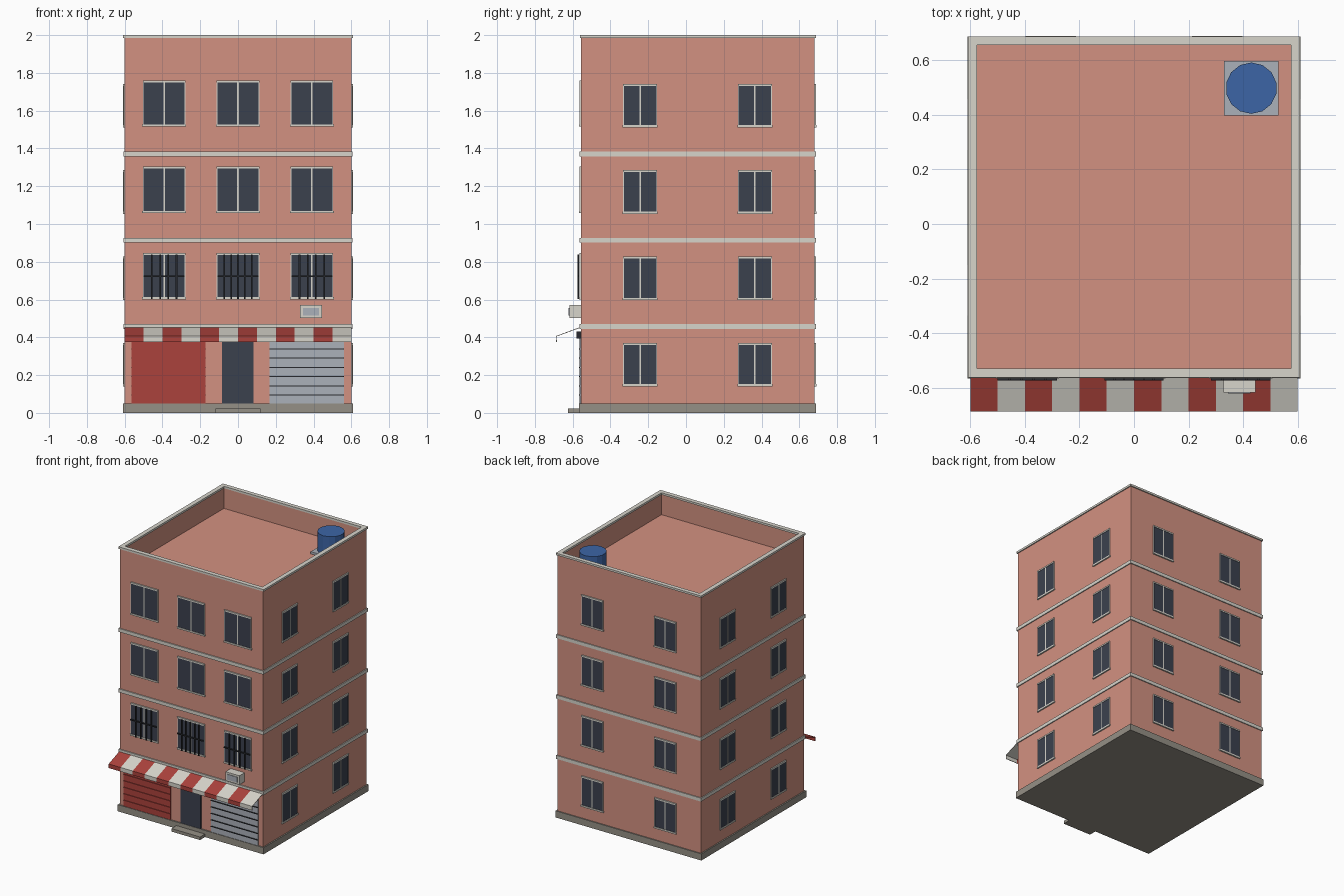
import bpy
import bmesh
from math import pi
from mathutils import Vector

if "Cube" in bpy.data.objects:
    bpy.data.objects.remove(bpy.data.objects["Cube"], do_unlink=True)


def material(name, *rgb):
    m = bpy.data.materials.new(name)
    m.use_nodes = True
    m.diffuse_color = (*rgb, 1)
    m.node_tree.nodes["Principled BSDF"].inputs["Base Color"].default_value = (*rgb, 1)
    return m


WALL = material("salmon plaster", .65, .285, .22)
TRIM = material("pale trim", .68, .66, .60)
GLASS = material("dark glass", .044, .053, .076)
RED = material("shop red", .41, .055, .045)
STEEL = material("grey steel", .41, .44, .49)
STONE = material("plinth stone", .30, .28, .24)
BLUE = material("tank blue", .045, .13, .38)
IRON = material("black iron", .02, .022, .026)


def finish(name, bm, mats, location=(0, 0, 0), turn=0):
    mesh = bpy.data.meshes.new(name)
    bm.to_mesh(mesh)
    bm.free()
    for m in mats:
        mesh.materials.append(m)
    ob = bpy.data.objects.new(name, mesh)
    ob.location = location
    ob.rotation_euler.z = turn
    bpy.context.collection.objects.link(ob)
    return ob


def boxes(name, parts, location=(0, 0, 0), turn=0):
    """One object from boxes given as (material, x range, y range, z range)."""
    bm = bmesh.new()
    mats = []
    for mat, *ranges in parts:
        if mat not in mats:
            mats.append(mat)
        verts = bmesh.ops.create_cube(bm, size=1)["verts"]
        for v in verts:
            v.co = Vector([(a + b) / 2 + c * (b - a) for c, (a, b) in zip(v.co, ranges)])
        for f in {f for v in verts for f in v.link_faces}:
            f.material_index = mats.index(mat)
    return finish(name, bm, mats, location, turn)


W, FRONT, BACK = .6, -.556, .68
STOREY, ROOF, TOP = .457, 1.83, 1.985

# Walls with a sunken roof behind the parapet
body = boxes("walls_and_roof", [(WALL, (-W, W), (FRONT, BACK), (.05, TOP))])
bm = bmesh.new()
bm.from_mesh(body.data)
top = max(bm.faces, key=lambda f: f.calc_center_median().z)
bmesh.ops.inset_region(bm, faces=[top], thickness=.027)
bmesh.ops.inset_region(bm, faces=[top], thickness=.0005)
for v in top.verts:
    v.co.z = ROOF
bm.to_mesh(body.data)
bm.free()

# Coping ring, storey bands, plinth and doorstep
o, i = .608, .575
f0, f1, b0, b1 = -.562, -.529, .656, .688
boxes("parapet_coping", [
    (TRIM, (-o, o), (f0, f1), (TOP, 2)), (TRIM, (-o, o), (b0, b1), (TOP, 2)),
    (TRIM, (-o, -i), (f1, b0), (TOP, 2)), (TRIM, (i, o), (f1, b0), (TOP, 2))])
for n in range(1, 4):
    z = n * STOREY
    boxes(f"storey_band_{n}", [(TRIM, (-.607, .607), (-.564, .687), (z - .013, z + .013))])
boxes("plinth", [(STONE, (-.61, .61), (-.566, .688), (0, .05))])
boxes("doorstep", [(STONE, (-.12, .12), (-.625, -.56), (0, .023))])


def window(name, location, turn, w, h, bars=0):
    """Two-pane window, outward is local -y, origin at the bottom centre."""
    x = w / 2
    parts = [
        (GLASS, (-x, x), (-.006, .01), (0, h)),
        (TRIM, (-x - .007, x + .007), (-.01, .01), (-.010, .002)),
        (TRIM, (-x - .004, x + .004), (-.009, .01), (h - .002, h + .009)),
        (TRIM, (-x - .004, -x), (-.007, .01), (0, h)),
        (TRIM, (x, x + .004), (-.007, .01), (0, h)),
        (TRIM, (-.004, .004), (-.008, 0), (0, h))]
    for k in range(bars):
        c = -x + w * (k + 1) / (bars + 1)
        parts.append((IRON, (c - .004, c + .004), (-.018, -.011), (-.008, h)))
    if bars:
        parts.append((IRON, (-x, x), (-.018, -.010), (h / 2 - .004, h / 2 + .004)))
    boxes(name, parts, location, turn)


# Front windows, barred on the first floor
for n in range(1, 4):
    for k in (-1, 0, 1):
        bars = 0 if n > 1 else 5 if k == 0 else 4
        window(f"front_window_{n}_{k + 2}", (k * .391, FRONT, .154 + n * STOREY), 0, .218, .227, bars)

# Side and back windows on every floor
for n in range(4):
    z = .15 + n * STOREY
    for k, y in enumerate((-.243, .365)):
        window(f"left_window_{n}_{k}", (W, y, z), pi / 2, .172, .212)
        window(f"right_window_{n}_{k}", (-W, y, z), -pi / 2, .172, .212)
    for k, x in enumerate((-.305, .305)):
        window(f"back_window_{n}_{k}", (x, BACK, z), pi, .172, .212)


# Roller shutters with ribs and a dark housing
def shutter(name, x0, x1, mat, rib):
    parts = [(mat, (x0, x1), (-.562, -.55), (.05, .395)),
             (IRON, (x0, x1), (-.58, -.55), (.395, .43))]
    for k in range(1, 7):
        z = .045 + k * .049
        parts.append((rib, (x0, x1), (-.567, -.56), (z - .003, z + .003)))
    boxes(name, parts)


shutter("red_shutter", -.563, -.172, RED, RED)
shutter("steel_shutter", .167, .56, STEEL, IRON)
boxes("front_door", [(GLASS, (-.085, .082), (-.563, -.55), (.05, .395))])

# Striped awning: sloped sheet with a hanging valance
bm = bmesh.new()
profile = [(-.556, .456), (-.688, .407), (-.688, .376)]
STRIPES = 12
rows = [[bm.verts.new((-W + k * 2 * W / STRIPES, y, z)) for y, z in profile]
        for k in range(STRIPES + 1)]
for k in range(STRIPES):
    for j in range(2):
        face = bm.faces.new((rows[k][j], rows[k][j + 1], rows[k + 1][j + 1], rows[k + 1][j]))
        face.material_index = k % 2
awning = finish("striped_awning", bm, [RED, TRIM])
solid = awning.modifiers.new("cloth", "SOLIDIFY")
solid.thickness = .004

# Air conditioner with a grille
boxes("air_conditioner", [
    (TRIM, (.328, .445), (-.618, -.55), (.502, .57)),
    (STEEL, (.345, .428), (-.622, -.61), (.516, .556))])

# Rooftop water tank on its slab
boxes("tank_slab", [(STEEL, (.33, .53), (.398, .598), (ROOF - .005, ROOF + .017))])
bm = bmesh.new()
bmesh.ops.create_cone(bm, cap_ends=True, segments=14, radius1=.094, radius2=.094, depth=.145)
finish("water_tank", bm, [BLUE], (.43, .498, ROOF + .0885))
